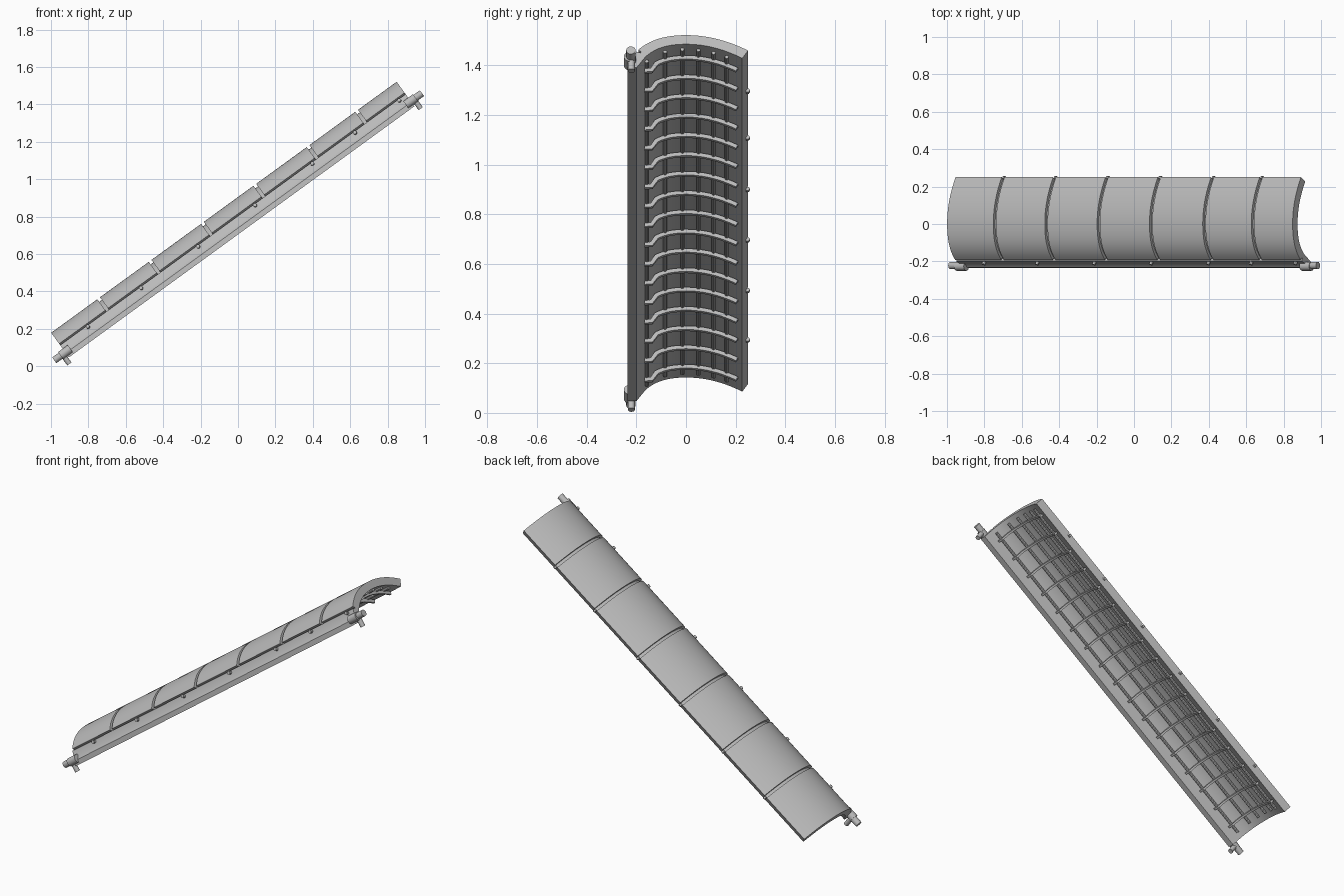
import bpy
import math
from mathutils import Matrix, Vector

old = bpy.data.objects.get("Cube")
if old:
    bpy.data.objects.remove(old)

# Tilted frame: local x runs along the slope, local z is the panel normal
TILT = Matrix.Rotation(-math.radians(36), 4, 'Y')
U0, U1 = -0.703, 1.58

grey = bpy.data.materials.new("plain_grey")
grey.use_nodes = True
grey.diffuse_color = (0.5, 0.5, 0.5, 1)
grey.node_tree.nodes["Principled BSDF"].inputs["Base Color"].default_value = (0.5, 0.5, 0.5, 1)


def finish(name, verts, faces):
    mesh = bpy.data.meshes.new(name)
    mesh.from_pydata(verts, [], faces)
    mesh.materials.append(grey)
    obj = bpy.data.objects.new(name, mesh)
    bpy.context.collection.objects.link(obj)
    obj.matrix_world = TILT
    bpy.ops.object.select_all(action='DESELECT')
    obj.select_set(True)
    bpy.context.view_layer.objects.active = obj
    bpy.ops.object.mode_set(mode='EDIT')
    bpy.ops.mesh.select_all(action='SELECT')
    bpy.ops.mesh.normals_make_consistent(inside=False)
    bpy.ops.object.mode_set(mode='OBJECT')
    bpy.ops.object.shade_smooth_by_angle(angle=math.radians(30))
    return obj


def extrude(name, outlines, spans):
    """Extrude each closed (y, z) outline along the slope over each span."""
    verts, faces = [], []
    for outline in outlines:
        n = len(outline)
        for a, b in spans:
            s = len(verts)
            verts += [(a, y, z) for y, z in outline] + [(b, y, z) for y, z in outline]
            faces += [(s + i, s + (i + 1) % n, s + n + (i + 1) % n, s + n + i) for i in range(n)]
            faces += [tuple(range(s, s + n)), tuple(range(s + n, s + 2 * n))]
    return finish(name, verts, faces)


def shell(y, depth):
    """Point of the arched cross-section, moved inward by depth."""
    if y > 0:
        z, slope = 0.732 - 1.23 * y ** 2, -2.46 * y
    else:
        z, slope = 0.732 - 1.23 * y ** 2 - 20 * y ** 4, -2.46 * y - 80 * y ** 3
    k = depth / math.hypot(1, slope)
    return (y + slope * k, z - k)


def arc(y0, y1, depth, n=28):
    return [shell(y0 + (y1 - y0) * i / n, depth) for i in range(n + 1)]


def band(y0, y1, outer, inner):
    return arc(y0, y1, outer) + arc(y1, y0, inner)


def disc(y, z, r, n=8):
    return [(y + r * math.cos(math.tau * i / n), z + r * math.sin(math.tau * i / n)) for i in range(n)]


def bar(name, start, end, r, n=16):
    """Round bar between two local points."""
    a, b = Vector(start), Vector(end)
    rot = (b - a).to_track_quat('Z', 'Y')
    ring = [rot @ Vector((y, z, 0)) for y, z in disc(0, 0, r, n)]
    verts = [a + p for p in ring] + [b + p for p in ring]
    faces = [(i, (i + 1) % n, n + (i + 1) % n, n + i) for i in range(n)]
    faces += [tuple(range(n)), tuple(range(n, 2 * n))]
    return finish(name, verts, faces)


# Outer cover plates separated by narrow joints
joints = [-0.389, -0.049, 0.297, 0.643, 0.995, 1.316]
GAP = 0.009
starts = [U0] + [j + GAP for j in joints]
ends = [j - GAP for j in joints] + [U1]
extrude("cover_plates", [band(-0.192, 0.25, 0, 0.018)], list(zip(starts, ends)))

# Continuous inner shell with the front rail as one section
inner_shell = (arc(0.25, -0.196, 0.017)
               + [(-0.199, 0.65), (-0.215, 0.612), (-0.232, 0.598), (-0.235, 0.57), (-0.199, 0.57)]
               + arc(-0.196, 0.25, 0.045))
extrude("inner_shell", [inner_shell], [(U0, U1)])

# Small tabs closing each joint at the back edge
y, z = shell(0.25, 0.012)
extrude("joint_tabs", [disc(y + 0.004, z, 0.01, 6)], [(j - 0.006, j + 0.006) for j in joints])

# Lengthwise rods under the shell
rods = [disc(*shell(y, 0.051), 0.008) for y in (-0.195, -0.1, -0.017, 0.057, 0.126, 0.185)]
extrude("lengthwise_rods", rods, [(-0.667, 1.553)])

# Cross ribs with a bent foot at the front
rib = (arc(0.236, -0.155, 0.052) + [(-0.142, 0.618), (-0.167, 0.614), (-0.167, 0.598), (-0.135, 0.6)]
       + arc(-0.15, 0.236, 0.07))
extrude("cross_ribs", [rib], [(-0.616 + 0.1323 * i, -0.604 + 0.1323 * i) for i in range(17)])

# Bolts along the front rail
for u in (-0.525, -0.173, 0.204, 0.58, 0.958, 1.24, 1.533):
    bar("rail_bolt", (u, -0.195, 0.638), (u, -0.218, 0.645), 0.01, 12)

# End clamps: a thick collar, a thinner nose outward and a pin downward
for name, u, out in (("lower", -0.722, -1), ("upper", 1.6, 1)):
    bar(name + "_clamp_collar", (u - 0.052 * out, -0.226, 0.603), (u + 0.012 * out, -0.226, 0.603), 0.024)
    bar(name + "_clamp_nose", (u, -0.222, 0.603), (u + 0.054 * out, -0.222, 0.603), 0.019)
    bar(name + "_clamp_pin", (u, -0.22, 0.6), (u, -0.22, 0.54), 0.014)
